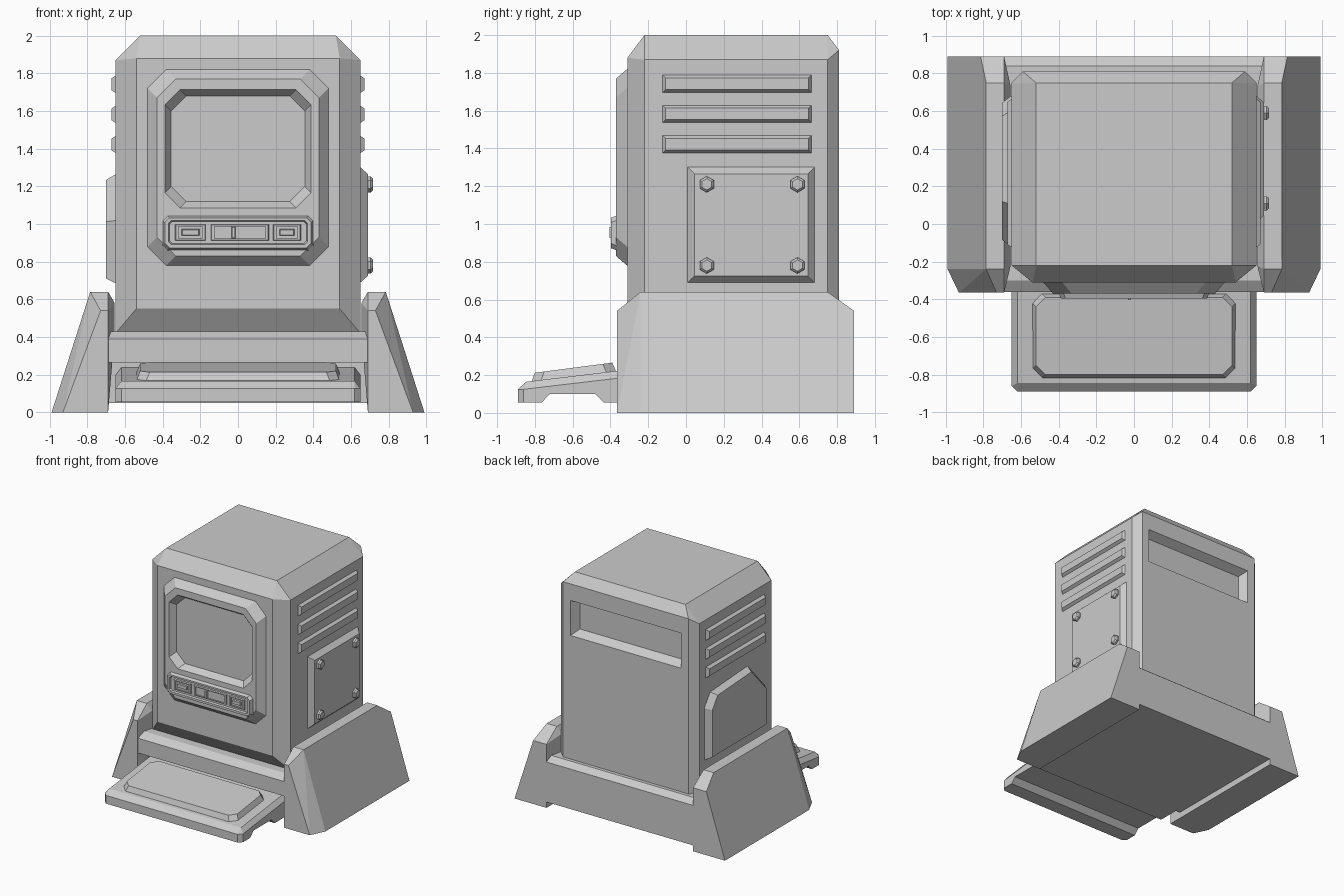
import bpy, bmesh, math
from mathutils import Vector

if "Cube" in bpy.data.objects:
    bpy.data.objects.remove(bpy.data.objects["Cube"], do_unlink=True)

GREY = (0.6, 0.6, 0.6, 1)
mat = bpy.data.materials.new("casing_grey")
mat.use_nodes = True
mat.diffuse_color = GREY
mat.node_tree.nodes["Principled BSDF"].inputs["Base Color"].default_value = GREY


def finish(name, bm):
    bmesh.ops.recalc_face_normals(bm, faces=bm.faces)
    me = bpy.data.meshes.new(name)
    bm.to_mesh(me)
    bm.free()
    me.materials.append(mat)
    ob = bpy.data.objects.new(name, me)
    bpy.context.collection.objects.link(ob)
    return ob


def hull(name, pts):
    """Chamfered solid wrapped around a few corner points."""
    bm = bmesh.new()
    for p in {tuple(round(c, 4) for c in p) for p in pts}:
        bm.verts.new(p)
    bmesh.ops.convex_hull(bm, input=bm.verts[:])
    bmesh.ops.dissolve_limit(bm, angle_limit=0.02, verts=bm.verts[:], edges=bm.edges[:])
    return finish(name, bm)


def box_pts(xs, ys, zs):
    return [(x, y, z) for x in xs for y in ys for z in zs]


def outline(u0, u1, v0, v1, cut):
    return [(u0 + cut, v0), (u1 - cut, v0), (u1, v0 + cut), (u1, v1 - cut),
            (u1 - cut, v1), (u0 + cut, v1), (u0, v1 - cut), (u0, v0 + cut)]


def on_front(u, v, d):
    return (u, d, v)


def on_side(u, v, d):
    return (d, u, v)


def plate(name, rect, cut, d0, d1, inset, place):
    """Cut-cornered plate from depth d0 to d1, shrinking by inset."""
    u0, u1, v0, v1 = rect
    small = (u0 + inset, u1 - inset, v0 + inset, v1 - inset)
    return hull(name, [place(u, v, d0) for u, v in outline(*rect, cut)] +
                [place(u, v, d1) for u, v in outline(*small, cut)])


def carve(ob, cutter):
    mod = ob.modifiers.new("recess", 'BOOLEAN')
    mod.operation, mod.object, mod.solver = 'DIFFERENCE', cutter, 'EXACT'
    bpy.context.view_layer.update()
    graph = bpy.context.evaluated_depsgraph_get()
    me = bpy.data.meshes.new_from_object(ob.evaluated_get(graph))
    ob.modifiers.clear()
    ob.data = me
    bpy.data.objects.remove(cutter, do_unlink=True)


def extrude_x(name, profile, half):
    bm = bmesh.new()
    face = bm.faces.new([bm.verts.new((-half, y, z)) for y, z in profile])
    new = bmesh.ops.extrude_face_region(bm, geom=[face])["geom"]
    bmesh.ops.translate(bm, vec=(2 * half, 0, 0),
                        verts=[g for g in new if isinstance(g, bmesh.types.BMVert)])
    return finish(name, bm)


# Main casing with chamfered edges and a recessed slot in the back
body = hull("body",
            box_pts((-.54, .54), (-.31,), (.55, 1.88)) +
            box_pts((-.65, .65), (-.22, .75), (.42, 1.87)) +
            box_pts((-.52, .52), (-.22, .75), (2,)) +
            box_pts((-.59, .59), (.81,), (.42, 1.92)))
carve(body, plate("slot_cutter", (-.53, .53, 1.47, 1.79), 0, .83, .74, .05, on_front))

# Screen bezel with recessed screen
bezel = plate("screen_bezel", (-.49, .49, .77, 1.83), .1, -.30, -.37, .06, on_front)
carve(bezel, plate("screen_cutter", (-.39, .39, 1.085, 1.715), .08, -.372, -.318, .035, on_front))

# Control strip below the screen
strip = plate("control_strip", (-.40, .40, .86, 1.045), .025, -.365, -.397, .012, on_front)
carve(strip, plate("strip_cutter", (-.37, .37, .89, 1.02), .015, -.40, -.38, .006, on_front))
for label, u0, u1 in (("left", .185, .335), ("middle", -.145, .165), ("right", -.335, -.17)):
    key = plate(label + "_control", (u0, u1, .91, 1.0), 0, -.375, -.392, .005, on_front)
    carve(key, plate("key_cutter", (u0 + .02, u1 - .02, .922, .988), 0, -.40, -.383, 0, on_front))
    if label != "middle":
        plate(label + "_button", (u0 + .035, u1 - .035, .938, .973), 0, -.38, -.395, .004, on_front)
plate("slider_knob", (-.035, -.012, .922, .988), 0, -.38, -.405, .004, on_front)

# Vent bars on both sides
for side, label in ((1, "left"), (-1, "right")):
    for i in range(3):
        z = 1.37 + .16 * i
        plate(f"{label}_vent_{i + 1}", (-.13, .67, z, z + .105), 0,
              side * .64, side * .673, .022, on_side)

# Bolted service panel on the left side
plate("service_panel", (0, .69, .68, 1.31), 0, .64, .69, .045, on_side)
for y in (.11, .59):
    for z in (.78, 1.21):
        ring = [(math.cos(a), math.sin(a)) for a in (math.radians(60 * k + 30) for k in range(6))]
        hull("panel_bolt", [(x, y + r * c, z + r * s)
                            for x, r in ((.68, .043), (.705, .043), (.717, .03)) for c, s in ring])

# Cut-cornered cover on the right side
cover = [(.69, .68), (.69, 1.13), (.61, 1.24), (.10, 1.27), (-.13, 1.02), (-.13, .68)]
mid = Vector((.28, .95))
hull("side_cover", [(-.64, y, z) for y, z in cover] +
     [(-.70, *(mid + (Vector(p) - mid) * .89)) for p in cover])

# Cross base, stepped back at the front to house the tray
extrude_x("cross_base", [(-.24, .05), (-.24, .265), (-.36, .265), (-.36, .39), (-.30, .43),
                         (.84, .43), (.89, .39), (.89, .05)], .70)

# Sloping feet
for side, label in ((1, "left"), (-1, "right")):
    pts = box_pts((.69, .785), (-.24, .75), (.64,))
    pts += box_pts((.655,), (-.22, .73), (.58, .42))
    pts += box_pts((.69, .73), (-.365, .89), (.54,))
    pts += box_pts((.815,), (-.24, .89), (.54,))
    pts += box_pts((.69, .93), (-.365,), (0,)) + box_pts((.69, .99), (.89,), (0,))
    pts.append((.99, -.24, 0))
    hull(label + "_foot", [(side * x, y, z) for x, y, z in pts])

# Keyboard tray with raised pad
tray = hull("tray",
            [(s * x, y, z) for s in (-1, 1) for x, y, z in (
                (.62, -.89, .055), (.65, -.86, .055), (.62, -.89, .125), (.65, -.86, .125),
                (.62, -.845, .165), (.65, -.22, .055), (.65, -.22, .20), (.62, -.22, .24))])
carve(tray, hull("underside_cutter",
                 box_pts((-.7, .7), (-.78, -.42), (.04,)) + box_pts((-.7, .7), (-.72, -.48), (.10,))))
pad = []
for grow, lift in ((0, 0), (-.02, .05)):
    for x, y in outline(-.54 - grow, .54 + grow, -.82 - grow, -.37 + grow, .05):
        pad.append((x, y, .16 + lift + (y + .82) * .13))
hull("tray_pad", pad)
